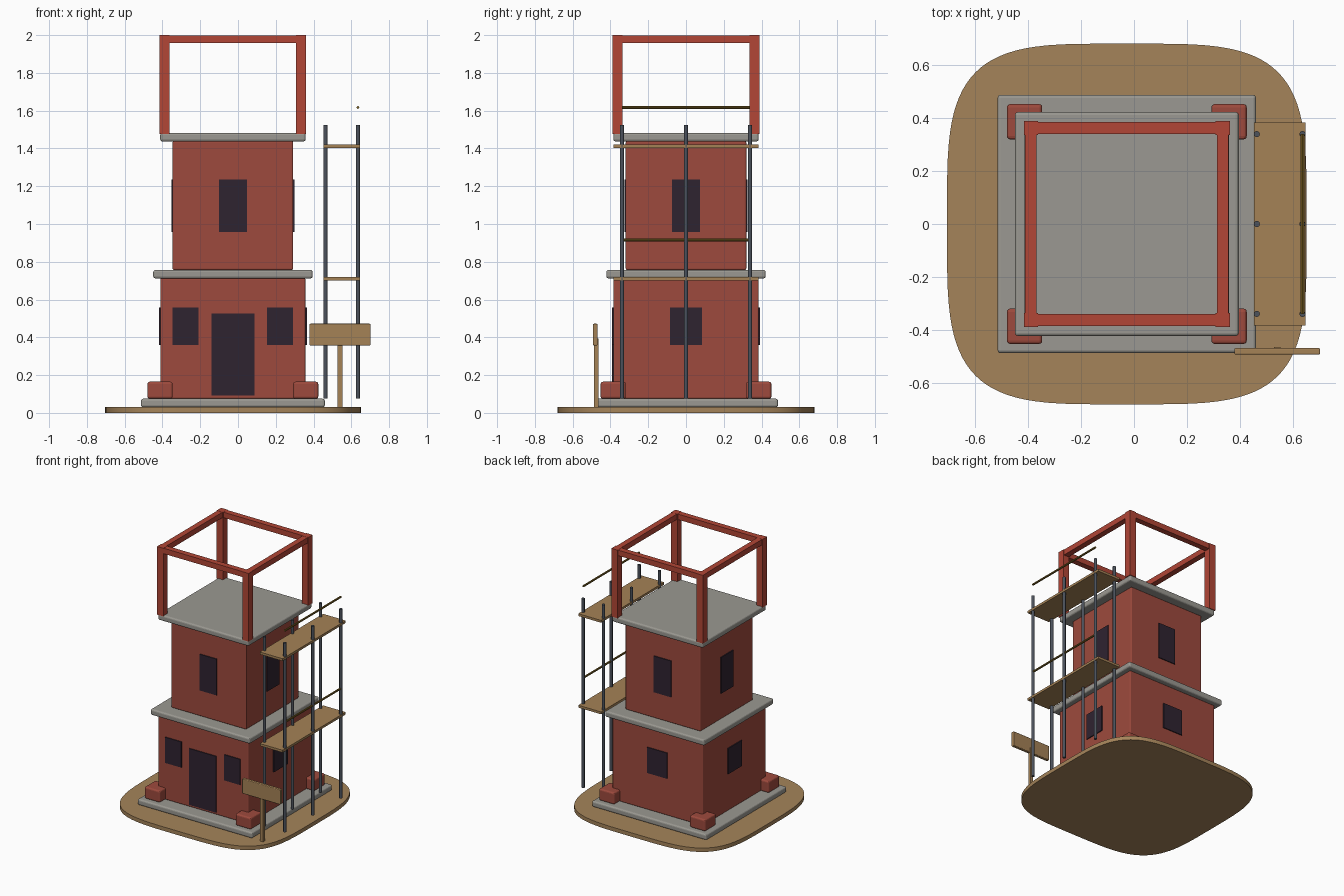
import bpy, bmesh, math
from mathutils import Vector

if "Cube" in bpy.data.objects:
    bpy.data.objects.remove(bpy.data.objects["Cube"])

CX = -0.027  # tower axis


def srgb(r, g, b):
    f = lambda c: c / 12.92 if c <= 0.04045 else ((c + 0.055) / 1.055) ** 2.4
    return (f(r / 255), f(g / 255), f(b / 255), 1.0)


def material(name, r, g, b):
    m = bpy.data.materials.new(name)
    m.diffuse_color = srgb(r, g, b)
    m.use_nodes = True
    m.node_tree.nodes["Principled BSDF"].inputs["Base Color"].default_value = m.diffuse_color
    return m


BRICK = material("brick red", 158, 74, 61)
FRAME = material("frame red", 178, 70, 54)
CONCRETE = material("concrete grey", 155, 153, 146)
SAND = material("sand brown", 165, 132, 90)
WOOD = material("plank wood", 165, 130, 86)
GLASS = material("dark opening", 47, 35, 48)
STEEL = material("steel grey", 76, 82, 92)
RAIL = material("rail ochre", 124, 98, 36)


def finish(name, bm, mat):
    bmesh.ops.recalc_face_normals(bm, faces=bm.faces)
    me = bpy.data.meshes.new(name)
    bm.to_mesh(me)
    bm.free()
    me.materials.append(mat)
    ob = bpy.data.objects.new(name, me)
    bpy.context.collection.objects.link(ob)
    return ob


def box(name, x, y, z, mat, bevel=0.0):
    """Box from (min, max) ranges, with optional rounded edges."""
    bm = bmesh.new()
    bmesh.ops.create_cube(bm, size=1)
    for v in bm.verts:
        v.co = Vector([r[0] if c < 0 else r[1] for c, r in zip(v.co, (x, y, z))])
    ob = finish(name, bm, mat)
    if bevel:
        mod = ob.modifiers.new("rounded edges", 'BEVEL')
        mod.width = bevel
        mod.segments = 3
    return ob


def block(name, half, z0, z1, mat, bevel):
    """Square block centred on the tower axis."""
    return box(name, (CX - half, CX + half), (-half, half), (z0, z1), mat, bevel)


def rod(name, p, q, r, mat, sides=12):
    p, q = Vector(p), Vector(q)
    bm = bmesh.new()
    bmesh.ops.create_cone(bm, cap_ends=True, segments=sides, radius1=r, radius2=r,
                          depth=(q - p).length)
    rot = (q - p).to_track_quat('Z', 'Y')
    for v in bm.verts:
        v.co = rot @ v.co + (p + q) / 2
    ob = finish(name, bm, mat)
    smooth(ob)
    return ob


def smooth(ob):
    bpy.ops.object.select_all(action='DESELECT')
    ob.select_set(True)
    bpy.context.view_layer.objects.active = ob
    bpy.ops.object.shade_smooth_by_angle(angle=math.radians(35))


# Rounded-square ground pad
bm = bmesh.new()
ring = []
for i in range(96):
    a = 2 * math.pi * i / 96
    c, s = math.cos(a), math.sin(a)
    ring.append(bm.verts.new((CX + 0.678 * math.copysign(abs(c) ** 0.5, c),
                              0.68 * math.copysign(abs(s) ** 0.5, s), 0)))
base = bm.faces.new(ring)
ext = bmesh.ops.extrude_face_region(bm, geom=[base])
bmesh.ops.translate(bm, vec=(0, 0, 0.03),
                    verts=[g for g in ext["geom"] if isinstance(g, bmesh.types.BMVert)])
smooth(finish("ground_pad", bm, SAND))

# Storeys and concrete slabs
LOW, UP = 0.384, 0.319
block("foundation_slab", 0.487, 0.03, 0.075, CONCRETE, 0.012)
block("lower_storey", LOW, 0.075, 0.714, BRICK, 0.008)
block("middle_slab", 0.422, 0.712, 0.757, CONCRETE, 0.012)
block("upper_storey", UP, 0.757, 1.439, BRICK, 0.008)
block("roof_slab", 0.385, 1.437, 1.482, CONCRETE, 0.012)

# Corner blocks and roof frame posts
for sx in (-1, 1):
    for sy in (-1, 1):
        x = sorted((CX + sx * 0.319, CX + sx * 0.452))
        y = sorted((sy * 0.319, sy * 0.452))
        box("corner_block", x, y, (0.075, 0.165), BRICK, 0.012)
        x = sorted((CX + sx * 0.335, CX + sx * 0.388))
        y = sorted((sy * 0.335, sy * 0.388))
        box("frame_post", x, y, (1.477, 2.0), FRAME)

# Roof frame beams
for s in (-1, 1):
    side = sorted((s * 0.34, s * 0.384))
    box("frame_beam_across", (CX - 0.336, CX + 0.336), side, (1.957, 1.999), FRAME)
    box("frame_beam_along", [CX + v for v in side], (-0.336, 0.336), (1.957, 1.999), FRAME)


# Openings: thin plates on the walls; turn 0 front, 1 right, 2 back, 3 left
def opening(name, turn, half, centre, width, z0, z1):
    a = turn * math.pi / 2
    c, s = round(math.cos(a)), round(math.sin(a))
    corners = []
    for u, v in ((centre - width / 2, -half - 0.007), (centre + width / 2, -half + 0.002)):
        corners.append((CX + u * c - v * s, u * s + v * c))
    xs, ys = (sorted(p) for p in zip(*corners))
    box(name, xs, ys, (z0, z1), GLASS)


opening("door", 0, LOW, 0, 0.228, 0.093, 0.525)
for s in (-1, 1):
    opening("front_window", 0, LOW, s * 0.25, 0.138, 0.36, 0.557)
for turn in range(4):
    opening("upper_window", turn, UP, 0, 0.147, 0.957, 1.235)
    if turn:
        opening("lower_window", turn, LOW, 0, 0.167, 0.36, 0.557)

# Scaffold poles, planks and guard rails
for x in (0.463, 0.635):
    for y in (-0.339, 0, 0.339):
        rod("scaffold_pole", (x, y, 0.075), (x, y, 1.525), 0.0115, STEEL)
for z in (0.71, 1.412):
    box("scaffold_plank", (0.453, 0.646), (-0.383, 0.383), (z - 0.009, z + 0.009), WOOD)
    rod("guard_rail", (0.635, -0.339, z + 0.205), (0.635, 0.339, z + 0.205), 0.0075, RAIL, 8)

# Sign
box("sign_post", (0.528, 0.552), (-0.486, -0.463), (0.03, 0.395), WOOD)
box("sign_board", (0.378, 0.702), (-0.492, -0.468), (0.357, 0.472), WOOD, 0.005)
